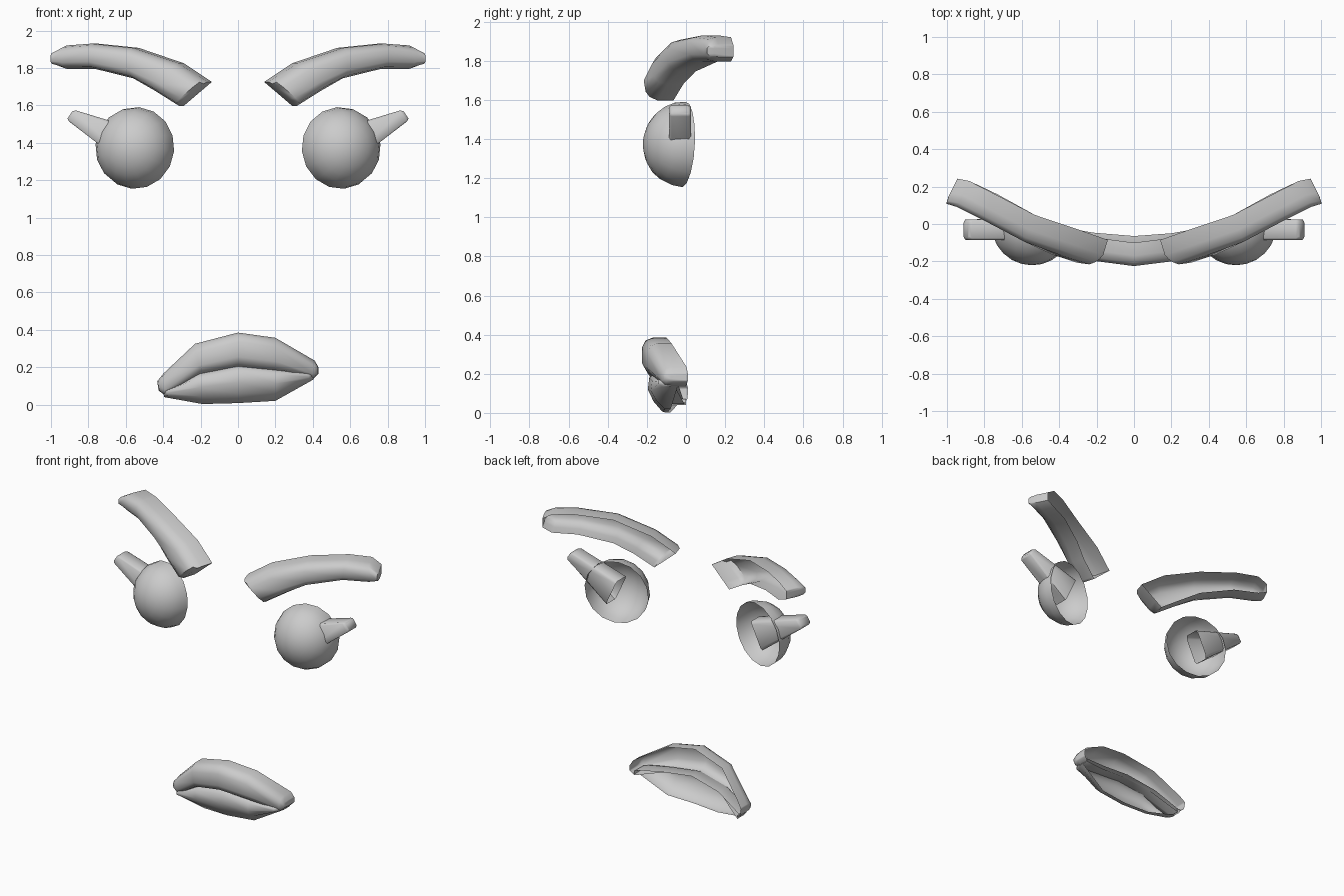
import bpy, bmesh, math
from mathutils import Vector, Matrix

if "Cube" in bpy.data.objects:
    bpy.data.objects.remove(bpy.data.objects["Cube"])

grey = bpy.data.materials.new("light_grey")
grey.diffuse_color = (0.6, 0.6, 0.6, 1)
grey.use_nodes = True
grey.node_tree.nodes["Principled BSDF"].inputs["Base Color"].default_value = grey.diffuse_color


def finish(bm, name, side=1, angle=50):
    """Turn a bmesh into a smooth object, mirrored across x when side is -1."""
    bmesh.ops.remove_doubles(bm, verts=bm.verts, dist=0.0008)
    bmesh.ops.scale(bm, vec=(side, 1, 1), verts=bm.verts)
    bmesh.ops.recalc_face_normals(bm, faces=bm.faces)
    me = bpy.data.meshes.new(name)
    bm.to_mesh(me)
    bm.free()
    me.materials.append(grey)
    ob = bpy.data.objects.new(name, me)
    bpy.context.collection.objects.link(ob)
    bpy.ops.object.select_all(action='DESELECT')
    ob.select_set(True)
    bpy.context.view_layer.objects.active = ob
    bpy.ops.object.shade_smooth_by_angle(angle=math.radians(angle))


def skin(bm, rows, closed=False):
    """Join neighbouring rows of points with quads."""
    grid = [[bm.verts.new(p) for p in r] for r in rows]
    n = len(grid[0])
    for a, b in zip(grid, grid[1:]):
        for i in range(n if closed else n - 1):
            j = (i + 1) % n
            bm.faces.new((a[i], a[j], b[j], b[i]))
    return grid


def interp(table, x):
    if x <= table[0][0]:
        return table[0][1]
    for (x0, y0), (x1, y1) in zip(table, table[1:]):
        if x <= x1:
            return y0 + (y1 - y0) * (x - x0) / (x1 - x0)
    return table[-1][1]


def shell(name, top, bottom, back, push, profile, side=1, end=0.12, mix=0.0):
    """Open-backed strip: outline top/bottom (x, z), back depth curve, push vectors at both ends."""
    st = [(Vector(t), Vector(b)) for t, b in zip(top, bottom)]
    p0, p1 = Vector(push[0]), Vector(push[-1])
    xa, xb = top[0][0], top[-1][0]

    def blend(i, j):
        return [st[i][k].lerp(st[j][k], end) for k in (0, 1)]

    # end walls: flat on the rim, then part depth, then full depth slightly inboard
    stations = [(*st[0], 0), (*st[0], 0.7), (*blend(0, 1), 0.96)]
    stations += [(t, b, 1) for t, b in st[1:-1]]
    stations += [(*blend(-1, -2), 0.96), (*st[-1], 0.7), (*st[-1], 0)]
    rows = []
    for t, b, k in stations:
        row = []
        for v, d in profile:
            p = t.lerp(b, v)
            y = interp(back, p.x * (1 - mix) + t.x * mix)
            offset = p0.lerp(p1, (t.x - xa) / (xb - xa))
            row.append(Vector((p.x, y, p.y)) + offset * min(d, k))
        rows.append(row)
    bm = bmesh.new()
    skin(bm, rows)
    finish(bm, name, side, 60)


rounded = [(0, 0), (0, .55), (.08, .85), (.28, 1), (.72, 1), (.92, .85), (1, .55), (1, 0)]

for side, label in ((1, "right"), (-1, "left")):
    # eyebrow
    shell("eyebrow_" + label,
          [(.14, 1.725), (.29, 1.825), (.53, 1.907), (.75, 1.93), (.88, 1.92), (.945, 1.88)],
          [(.29, 1.597), (.42, 1.68), (.53, 1.745), (.73, 1.795), (.88, 1.795), (.945, 1.82)],
          [(.14, -.085), (.41, .01), (.535, .05), (.715, .145), (.89, .235), (.945, .242)],
          [(.045, -.148, 0), (.068, -.138, 0)], rounded, side, .1, .6)

    # eye: open half sphere turned outwards
    bm = bmesh.new()
    rows = []
    for i in range(7):
        a = math.pi / 2 * (1 - i / 6)
        rows.append([Vector((.215 * math.sin(a) * math.cos(t), -.208 * math.cos(a),
                             .219 * math.sin(a) * math.sin(t)))
                     for t in [math.tau * (k + .2) / 16 for k in range(16)]])
    skin(bm, rows, True)
    bmesh.ops.remove_doubles(bm, verts=bm.verts, dist=0.0008)
    bmesh.ops.dissolve_degenerate(bm, edges=bm.edges, dist=0.0005)
    turn = Matrix.Rotation(.27, 4, 'Z') @ Matrix.Rotation(-.05, 4, 'X')
    bmesh.ops.transform(bm, matrix=Matrix.Translation((.548, -.012, 1.372)) @ turn, verts=bm.verts)
    finish(bm, "eye_" + label, side)

    # eyelash: tapered tube, open inside the eye and capped at the tip
    bm = bmesh.new()
    rows = []
    for t, b, h in (((.52, 1.468), (.605, 1.285), .057), ((.865, 1.572), (.905, 1.515), .055),
                    ((.885, 1.570), (.911, 1.53), .045)):
        t, b = Vector(t), Vector(b)
        rows.append([(p.x, -.03 + y * h, p.y) for v, y in
                     ((0, -.8), (0, .8), (.1, 1), (.9, 1), (1, .8), (1, -.8), (.9, -1), (.1, -1))
                     for p in [t.lerp(b, v)]])
    bm.faces.new(skin(bm, rows, True)[-1])
    finish(bm, "eyelash_" + label, side)

# upper lip
shell("upper_lip",
      [(-.432, .125), (-.40, .165), (-.23, .325), (0, .385), (.2, .357), (.41, .235), (.43, .20)],
      [(-.425, .075), (-.385, .045), (-.2, .165), (0, .205), (.2, .182), (.40, .135), (.43, .165)],
      [(-.43, .01), (-.23, -.07), (0, -.10), (.2, -.075), (.43, .01)],
      [(0, -.125, 0)], rounded)

# lower lip
shell("lower_lip",
      [(-.40, .07), (-.22, .165), (0, .21), (.2, .19), (.40, .165)],
      [(-.395, .04), (-.19, .003), (0, .008), (.2, .02), (.405, .135)],
      [(-.40, .0), (-.2, -.035), (0, -.05), (.2, -.035), (.40, .0)],
      [(0, -.145, 0)],
      [(0, .1), (0, .75), (.15, .95), (.45, 1), (.75, .8), (1, .5), (1, .3)])
